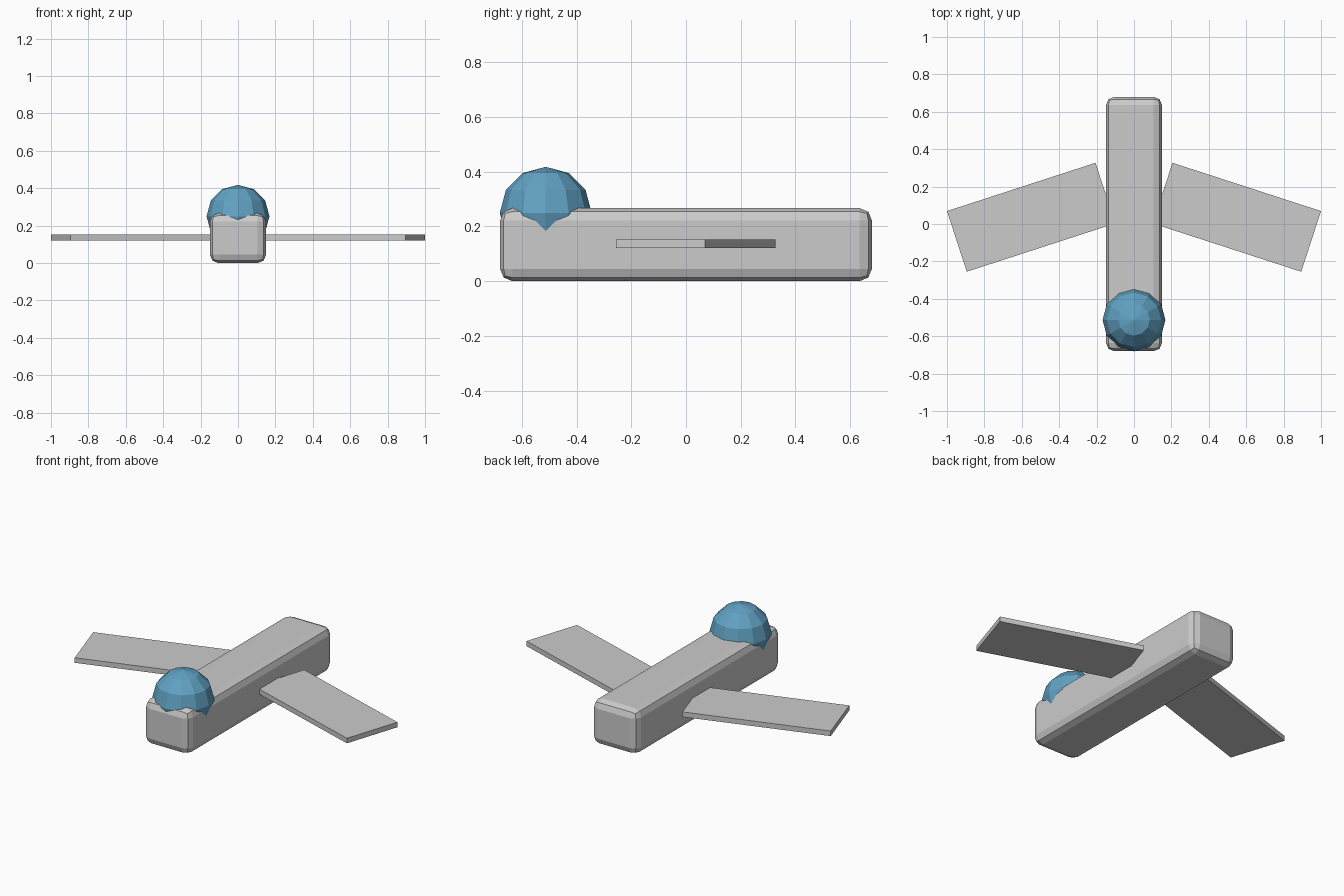
import bpy
import math

if "Cube" in bpy.data.objects:
    bpy.data.objects.remove(bpy.data.objects["Cube"])


def box(name, size, loc, angle=0.0):
    bpy.ops.mesh.primitive_cube_add(size=1, location=loc)
    ob = bpy.context.object
    ob.name = name
    ob.scale = size
    bpy.ops.object.transform_apply(location=False, rotation=False, scale=True)
    ob.rotation_euler.z = angle
    return ob


# Fuselage: long box with rounded edges
body = box("fuselage", (0.30, 1.36, 0.267), (0, 0, 0.1335))
bevel = body.modifiers.new("rounded_edges", 'BEVEL')
bevel.width = 0.045
bevel.segments = 2

# Wings: thin slabs swept towards the front, mirrored left and right
for side, name in ((1, "right_wing"), (-1, "left_wing")):
    box(name, (0.835, 0.341, 0.03), (side * 0.55, 0.036, 0.137),
        -side * math.radians(18))

# Cockpit canopy: low-poly ball sunk into the nose
bpy.ops.mesh.primitive_uv_sphere_add(segments=12, ring_count=6, radius=0.168,
                                     location=(0, -0.513, 0.25))
canopy = bpy.context.object
canopy.name = "cockpit_canopy"
blue = bpy.data.materials.new("canopy_blue")
blue.diffuse_color = (0.12, 0.36, 0.55, 1)
blue.use_nodes = True
blue.node_tree.nodes["Principled BSDF"].inputs["Base Color"].default_value = blue.diffuse_color
canopy.data.materials.append(blue)
